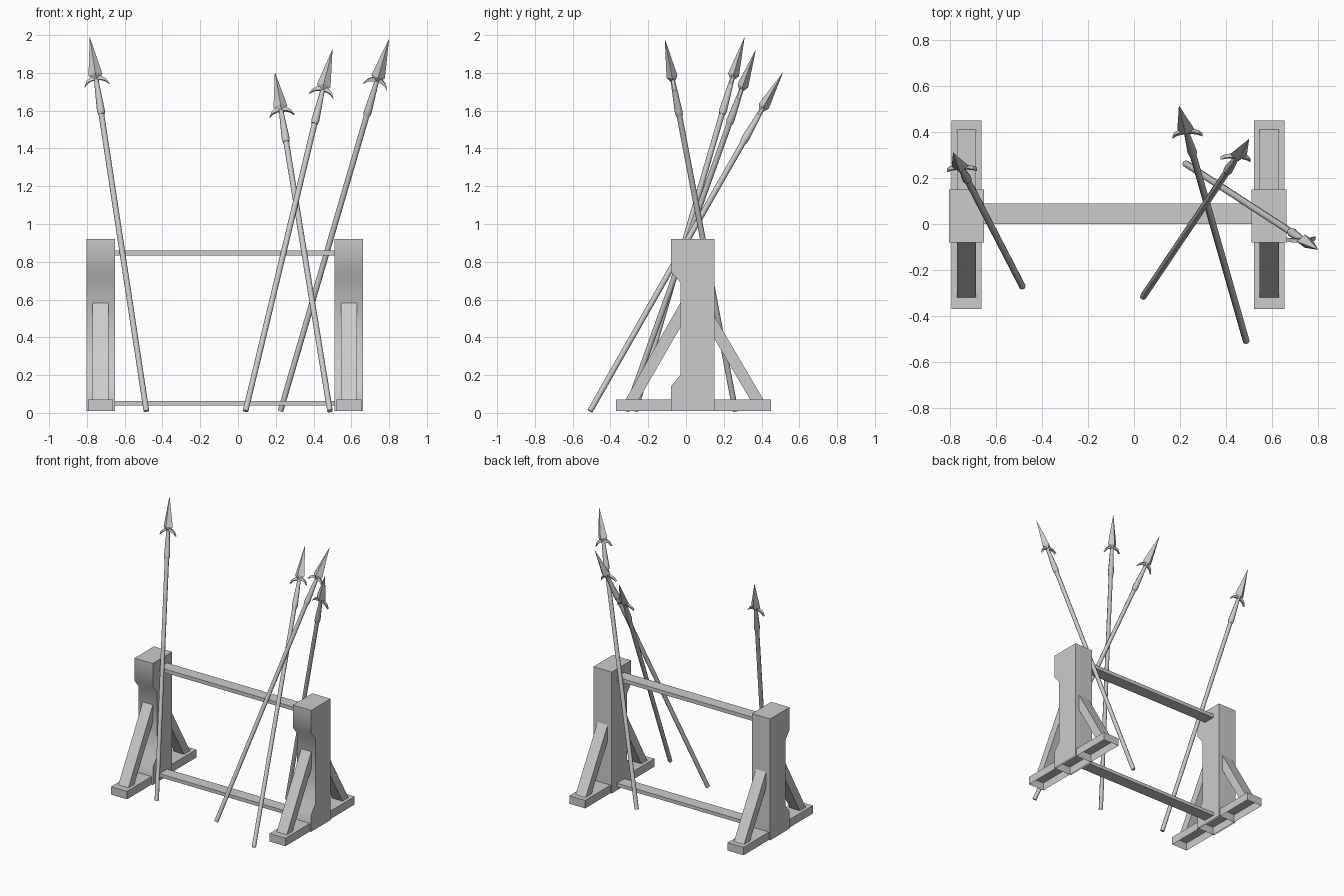
import bpy, bmesh, math
from mathutils import Vector, Matrix

cube = bpy.data.objects.get("Cube")
if cube:
    bpy.data.objects.remove(cube)

grey = bpy.data.materials.new("plain_grey")
grey.use_nodes = True
GREY = (0.6, 0.6, 0.6, 1)
grey.diffuse_color = GREY
grey.node_tree.nodes["Principled BSDF"].inputs["Base Color"].default_value = GREY


def finish(name, bm, smooth=None):
    bmesh.ops.recalc_face_normals(bm, faces=bm.faces)
    mesh = bpy.data.meshes.new(name)
    bm.to_mesh(mesh)
    bm.free()
    mesh.materials.append(grey)
    ob = bpy.data.objects.new(name, mesh)
    bpy.context.collection.objects.link(ob)
    if smooth:
        bpy.ops.object.select_all(action="DESELECT")
        ob.select_set(True)
        bpy.context.view_layer.objects.active = ob
        bpy.ops.object.shade_smooth_by_angle(angle=math.radians(smooth))
    return ob


def extrude(bm, points, offset):
    """Solid prism: a flat outline swept by an offset."""
    face = bm.faces.new([bm.verts.new(p) for p in points])
    new = bmesh.ops.extrude_face_region(bm, geom=[face], use_keep_orig=True)
    verts = [g for g in new["geom"] if isinstance(g, bmesh.types.BMVert)]
    bmesh.ops.translate(bm, verts=verts, vec=offset)


def side_prism(name, outline, x0, x1, smooth=None, open_bottom=False):
    """A (y, z) outline swept across x."""
    bm = bmesh.new()
    extrude(bm, [(x0, y, z) for y, z in outline], (x1 - x0, 0, 0))
    bmesh.ops.recalc_face_normals(bm, faces=bm.faces)
    if open_bottom:
        under = [f for f in bm.faces if f.normal.z < -0.99]
        bmesh.ops.delete(bm, geom=under, context="FACES_ONLY")
    return finish(name, bm, smooth)


def rect(y0, y1, z0, z1):
    return [(y0, z0), (y1, z0), (y1, z1), (y0, z1)]


# Two end stands: post, hollow foot and two braces each
POST = [(-0.08, 0.01), (0.15, 0.01), (0.15, 0.92), (-0.08, 0.92),
        (-0.08, 0.75), (-0.03, 0.69), (-0.03, 0.2), (-0.08, 0.14)]
FRONT_BRACE = [(-0.32, 0.07), (-0.25, 0.07), (-0.02, 0.47), (-0.02, 0.6)]
BACK_BRACE = [(0.41, 0.07), (0.34, 0.07), (0.14, 0.41), (0.14, 0.53)]

for side, cx in (("right", -0.727), ("left", 0.587)):
    side_prism(side + "_post", POST, cx - 0.076, cx + 0.076, 50, True)
    side_prism(side + "_foot", rect(-0.37, 0.45, 0.01, 0.07),
               cx - 0.066, cx + 0.066, open_bottom=True)
    side_prism(side + "_front_brace", FRONT_BRACE, cx - 0.042, cx + 0.042)
    side_prism(side + "_back_brace", BACK_BRACE, cx - 0.042, cx + 0.042)

# Cross rails
side_prism("top_rail", rect(0, 0.09, 0.832, 0.86), -0.66, 0.52)
side_prism("bottom_rail", rect(0, 0.09, 0.038, 0.064), -0.66, 0.52)


def cone(bm, sides, z0, z1, r0, r1, squash=1.0, turn=0.0):
    m = (Matrix.Translation((0, 0, (z0 + z1) / 2))
         @ Matrix.Diagonal((1, squash, 1, 1)) @ Matrix.Rotation(turn, 4, "Z"))
    bmesh.ops.create_cone(bm, cap_ends=True, segments=sides, radius1=r0,
                          radius2=r1, depth=z1 - z0, matrix=m)


def spear(name, base, tip):
    base, tip = Vector(base), Vector(tip)
    axis = (tip - base).normalized()
    across = (Vector((1, 0, 0)) - axis * axis.x).normalized()
    depth = axis.cross(across)
    frame = Matrix((across, depth, axis)).transposed().to_4x4()
    frame.translation = base

    # Shaft and tapered socket
    bm = bmesh.new()
    cone(bm, 8, 0, 1.67, 0.015, 0.015)
    bm.transform(frame)
    finish(name + "_shaft", bm, 50)
    bm = bmesh.new()
    cone(bm, 8, 1.655, 1.675, 0.018, 0.021)
    cone(bm, 8, 1.675, 1.86, 0.021, 0.011)
    bm.transform(frame)
    finish(name + "_socket", bm, 50)

    # Four-sided blade
    bm = bmesh.new()
    cone(bm, 4, 1.875, 2.087, 0.037, 0, 0.8)
    cone(bm, 4, 1.845, 1.875, 0.012, 0.037, 0.8)
    bm.transform(frame)
    finish(name + "_blade", bm)

    # Drooping crescent guard
    upper = [(0, 1.868), (0.03, 1.862), (0.052, 1.845), (0.066, 1.815)]
    lower = [(0.045, 1.835), (0.025, 1.843), (0, 1.845)]
    half = upper + lower
    outline = half + [(-x, z) for x, z in reversed(half[1:-1])]
    bm = bmesh.new()
    extrude(bm, [(x, -0.008, z) for x, z in outline], (0, 0.016, 0))
    bm.transform(frame)
    finish(name + "_guard", bm)


# Four leaning spears
spear("right_spear", (-0.485, -0.27, 0.01), (-0.785, 0.31, 1.99))
spear("middle_spear", (0.04, -0.315, 0.01), (0.50, 0.37, 1.925))
spear("front_spear", (0.487, -0.508, 0.01), (0.195, 0.515, 1.805))
spear("left_spear", (0.225, 0.262, 0.01), (0.80, -0.112, 1.98))
